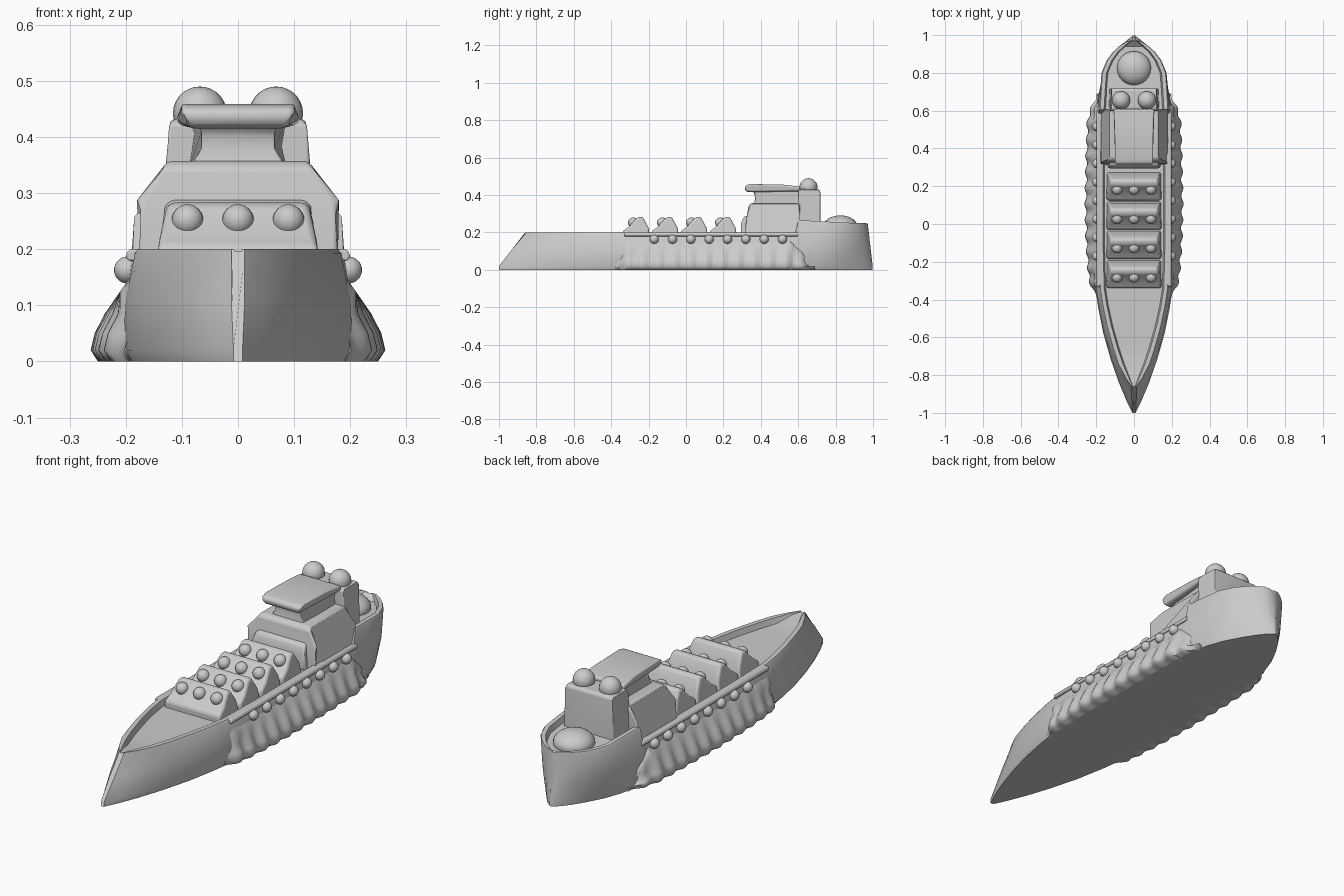
import bpy, bmesh, math
from mathutils import Vector

if "Cube" in bpy.data.objects:
    bpy.data.objects.remove(bpy.data.objects["Cube"])


def finish(name, bm, bevel=0.0, angle=40, subdiv=0):
    bmesh.ops.recalc_face_normals(bm, faces=bm.faces)
    me = bpy.data.meshes.new(name)
    bm.to_mesh(me)
    bm.free()
    ob = bpy.data.objects.new(name, me)
    bpy.context.collection.objects.link(ob)
    if bevel:
        m = ob.modifiers.new("round", 'BEVEL')
        m.width, m.segments, m.limit_method = bevel, 3, 'ANGLE'
        m.angle_limit = math.radians(25)
    if subdiv:
        m = ob.modifiers.new("soft", 'SUBSURF')
        m.levels = m.render_levels = subdiv
    bpy.ops.object.select_all(action='DESELECT')
    bpy.context.view_layer.objects.active = ob
    ob.select_set(True)
    bpy.ops.object.shade_smooth_by_angle(angle=math.radians(angle))
    return ob


def loft(name, sections, **kw):
    """Skin closed cross-sections and cap both ends."""
    bm = bmesh.new()
    rings = [[bm.verts.new(p) for p in s] for s in sections]
    n = len(rings[0])
    for a, b in zip(rings, rings[1:]):
        for i in range(n):
            j = (i + 1) % n
            bm.faces.new((a[i], a[j], b[j], b[i]))
    bm.faces.new(rings[0])
    bm.faces.new(rings[-1][::-1])
    return finish(name, bm, **kw)


def profile_block(name, pts, **kw):
    """Side profile of (half width, y, z) points, symmetric across x."""
    return loft(name, [[(-w, y, z) for w, y, z in pts],
                       [(w, y, z) for w, y, z in pts]], **kw)


def dome(name, loc, r, sz=1.0):
    bm = bmesh.new()
    bmesh.ops.create_uvsphere(bm, u_segments=24, v_segments=14, radius=r)
    for v in bm.verts:
        v.co = Vector((v.co.x, v.co.y, v.co.z * sz)) + Vector(loc)
    return finish(name, bm, angle=80)


def lerp_table(t, x):
    for (x0, a), (x1, b) in zip(t, t[1:]):
        if x <= x1:
            return a + (b - a) * max(0, (x - x0) / (x1 - x0))
    return t[-1][1]


# Hull stations: y at keel, y at deck, half widths low / middle / top, deck height
stations = [(-1.0, -0.86, .008, .012, .012, .20), (-.94, -.82, .038, .042, .042, .20),
            (-.84, -.74, .08, .085, .085, .20), (-.72, -.66, .122, .122, .112, .20),
            (-.58, -.54, .162, .16, .146, .20), (-.44, -.43, .19, .185, .17, .20),
            (-.34, -.34, .205, .20, .184, .20), (-.1, -.1, .21, .20, .19, .20),
            (.3, .3, .21, .20, .19, .20), (.585, .585, .205, .195, .188, .20),
            (.60, .60, .205, .195, .185, .265), (.72, .72, .18, .18, .178, .26),
            (.80, .80, .15, .165, .172, .255), (.88, .865, .105, .13, .145, .252),
            (.94, .91, .065, .09, .112, .25), (.975, .94, .035, .055, .08, .25),
            (.99, .965, .015, .03, .04, .25), (.998, .972, .005, .008, .012, .245)]


def hull_section(yb, yt, wb, wm, wt, zt):
    rim = min(.026, wt * .4)
    dep = .026 if wt > .06 else .004
    half = [(wb * .95, yb, 0), (wb, yb, .02), (wm, (yb + yt) / 2, .11), (wt, yt, zt - .008),
            (wt - .006 * wt / .19, yt, zt), (wt - rim, yt, zt), (wt - rim * 1.3, yt, zt - dep)]
    return half + [(-x, y, z) for x, y, z in reversed(half)]


loft("hull", [hull_section(*s) for s in stations], angle=35)

# Rippled side bulges
width = [(-.38, .20), (-.3, .235), (-.1, .25), (.1, .254), (.35, .25), (.55, .243),
         (.62, .222), (.69, .19)]
for side in (-1, 1):
    secs = []
    for i in range(108):
        y = -.38 + i * .01
        w = lerp_table(width, y) + .006 * math.sin(y * 2 * math.pi / .085)
        h = .15 * min(1, max(.25, (.72 - y) / .16))
        secs.append([(side * x, y, z) for x, z in
                     ((.12, 0), (w - .01, 0), (w + .003, .02), (w - .004, .05 * h / .15),
                      (w - .022, .085 * h / .15), (min(w - .02, .21), .125 * h / .15),
                      (.185, h + .01), (.12, h))])
    loft("side_bulge", secs, angle=60)
    # Round knobs along the hull side
    for k in range(8):
        dome("side_knob", (side * .197, -.17 + k * .098, .163), .024)
    # Rubbing strake under the deck edge
    loft("side_strake", [[(side * x, y, z) for x, z in
                          ((.175, .178), (.197, .18), (.2, .19), (.194, .2), (.175, .2))]
                         for y in (-.33, .6)], bevel=.004)

# Wedge hatches with three domes each
for k in range(4):
    y = -.34 + k * .155
    profile_block("hatch", [(.145, y, .16), (.145, y, .205), (.138, y + .035, .23),
                            (.125, y + .08, .282), (.125, y + .108, .284),
                            (.138, y + .14, .225), (.145, y + .15, .16)], bevel=.012)
    for x in (-.09, 0, .09):
        dome("hatch_dome", (x, y + .058, .252), .028)

# Bridge base
profile_block("bridge_base", [(.178, .315, .17), (.178, .32, .26), (.172, .325, .285),
                              (.135, .335, .345), (.125, .35, .357), (.125, .61, .357),
                              (.135, .61, .345), (.172, .61, .285), (.178, .61, .17)],
              bevel=.008)
# Arched panel on the bridge front
profile_block("bridge_front_step", [(.14, .295, .17), (.14, .295, .25), (.125, .31, .285),
                                    (.125, .34, .29), (.14, .34, .17)], bevel=.012)
# Wheelhouse neck flaring up to the roof
profile_block("wheelhouse", [(.09, .36, .34), (.07, .37, .38), (.07, .365, .41),
                             (.09, .345, .43), (.09, .61, .43), (.07, .61, .41),
                             (.07, .61, .38), (.09, .61, .34)], bevel=.008)
# Overhanging roof
profile_block("roof", [(.085, .325, .415), (.10, .312, .432), (.10, .318, .452),
                       (.105, .345, .459), (.105, .52, .455), (.108, .61, .445),
                       (.108, .61, .42)], bevel=.01)

# Rear tower with twin domes
profile_block("tower", [(.135, .595, .2), (.128, .598, .36), (.125, .6, .425),
                        (.115, .615, .432), (.115, .71, .43), (.125, .718, .42),
                        (.13, .718, .2)], bevel=.012)
for x in (-.068, .068):
    dome("tower_dome", (x, .655, .442), .048)

# Stern deck dome
dome("stern_dome", (0, .825, .235), .09, .62)
